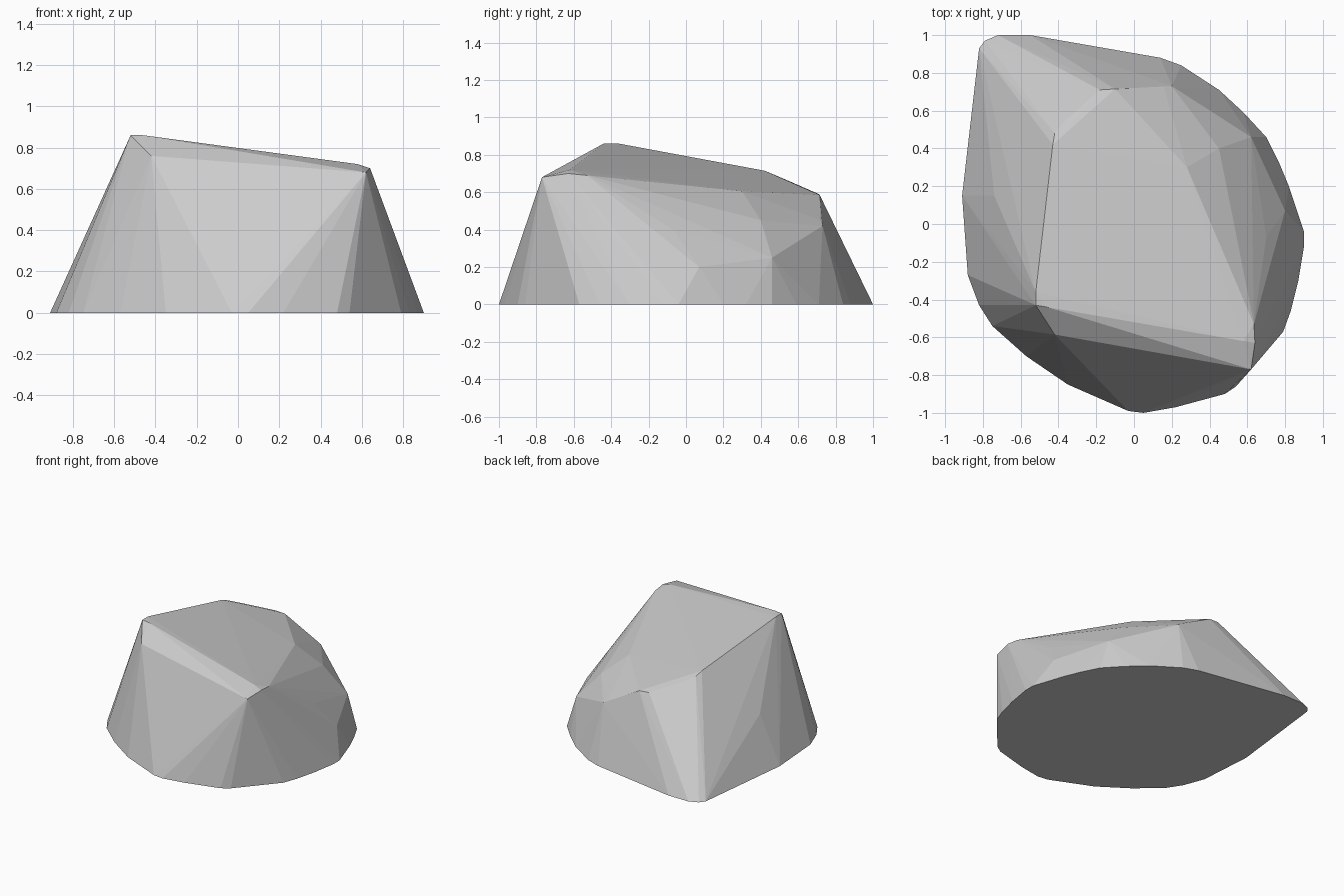
import bpy, bmesh

# Ground outline of the boulder, counter-clockwise (x, y)
base = [(-.82, .93), (-.91, .15), (-.88, -.27), (-.82, -.43), (-.75, -.54),
        (-.57, -.70), (-.35, -.85), (-.03, -.99), (.05, -1), (.22, -.97),
        (.48, -.90), (.54, -.86), (.79, -.57), (.83, -.46), (.87, -.30),
        (.90, -.12), (.90, -.04), (.88, .02), (.82, .20), (.77, .32),
        (.70, .46), (.58, .59), (.45, .71), (.25, .84), (.14, .88),
        (-.55, 1), (-.72, 1), (-.79, .97)]

# Peak, front right corner, and worn rear edge of the top
crown = [(-.52, -.43, .86), (-.46, -.44, .86), (-.52, -.36, .86),
         (-.42, -.585, .76),
         (.62, -.77, .68), (.64, -.63, .70), (.58, -.62, .72), (.635, -.53, .69),
         (-.43, .42, .715), (-.42, .48, .69), (-.36, .55, .66),
         (-.18, .71, .59), (-.10, .715, .585), (.10, .06, .68), (.28, .30, .605)]

# Chipped corners on the flanks
flank = [(.16, .72, .45), (.20, .73, .42), (.45, .40, .45), (.62, .46, .25),
         (.70, -.07, .40), (.80, .07, .20), (-.74, .15, .36)]

bm = bmesh.new()
for x, y in base:
    bm.verts.new((x, y, 0))
for p in crown + flank:
    bm.verts.new(p)

# Wrap the points in a faceted skin
hull = bmesh.ops.convex_hull(bm, input=bm.verts[:])
bmesh.ops.delete(bm, geom=list({g for g in hull["geom_interior"] + hull["geom_unused"]
                                if isinstance(g, bmesh.types.BMVert)}), context='VERTS')
bmesh.ops.dissolve_limit(bm, angle_limit=0.01, verts=bm.verts[:], edges=bm.edges[:])
bmesh.ops.recalc_face_normals(bm, faces=bm.faces[:])

mesh = bpy.data.meshes.new("boulder")
bm.to_mesh(mesh)
bm.free()
bpy.context.collection.objects.link(bpy.data.objects.new("boulder", mesh))
